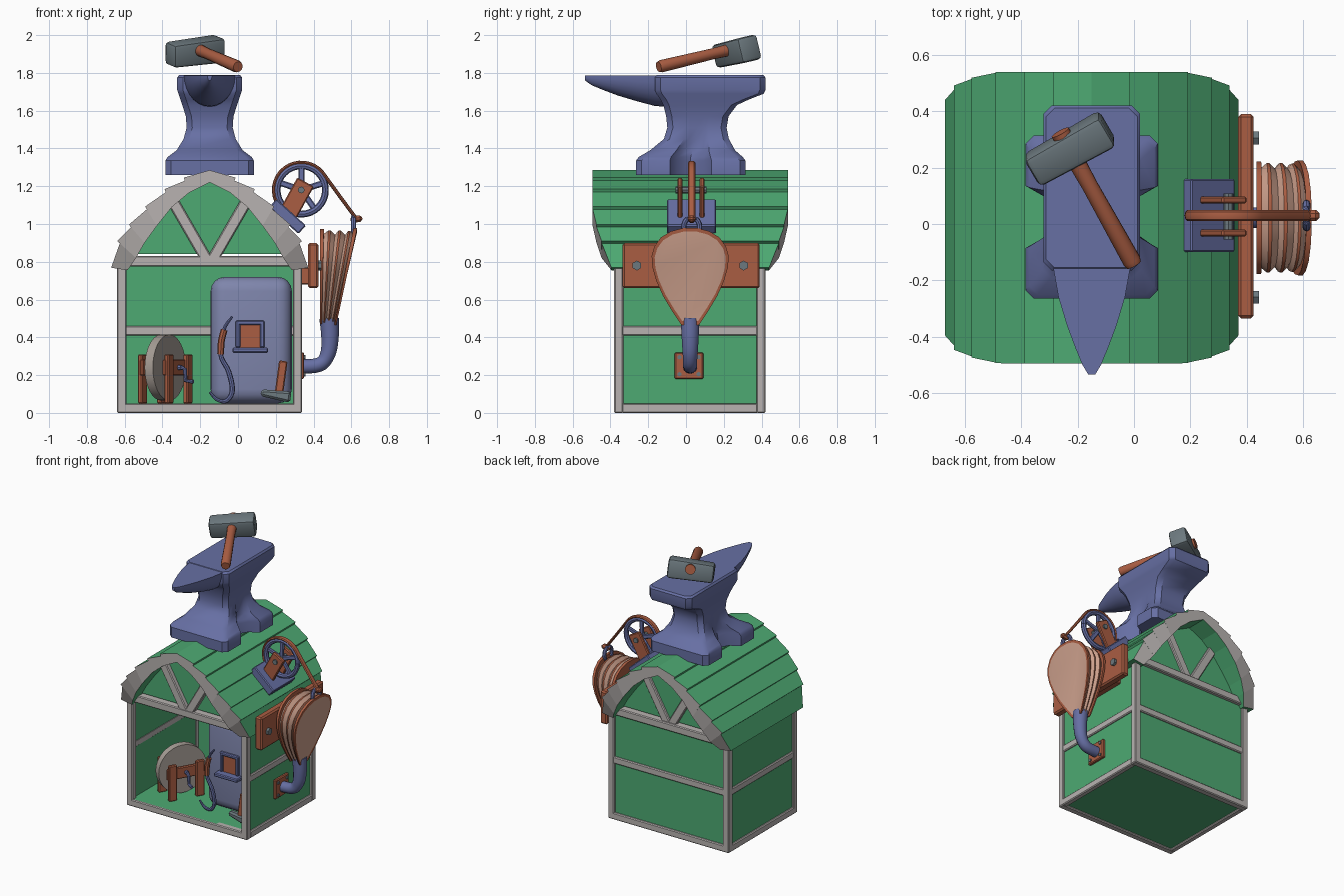
import bpy, bmesh, math
from mathutils import Vector, Matrix

if "Cube" in bpy.data.objects:
    bpy.data.objects.remove(bpy.data.objects["Cube"])

def mat(name, r, g, b):
    m = bpy.data.materials.new(name)
    m.diffuse_color = (r, g, b, 1)
    m.use_nodes = True
    m.node_tree.nodes["Principled BSDF"].inputs["Base Color"].default_value = m.diffuse_color
    return m

GREEN = mat("green planks", .075, .40, .17)
BLUE = mat("blue iron", .135, .16, .37)
PALE = mat("pale blue iron", .21, .235, .41)
BROWN = mat("red brown wood", .40, .11, .055)
GRAY = mat("gray timber", .48, .45, .44)
CREAM = mat("leather", .62, .36, .27)
SLATE = mat("slate steel", .15, .19, .21)
STONE = mat("grindstone", .38, .335, .30)

def finish(name, bm, *mats):
    bmesh.ops.recalc_face_normals(bm, faces=bm.faces[:])
    me = bpy.data.meshes.new(name)
    bm.to_mesh(me)
    bm.free()
    for m in mats:
        me.materials.append(m)
    ob = bpy.data.objects.new(name, me)
    bpy.context.collection.objects.link(ob)
    return ob

def box(name, c, size, m, rot=Matrix.Identity(3), bevel=.006, seg=1, taper=1):
    bm = bmesh.new()
    bmesh.ops.create_cube(bm, size=1)
    for v in bm.verts:
        s = taper if v.co.x < 0 else 1
        v.co = Vector((v.co.x * size[0], v.co.y * size[1] * s, v.co.z * size[2] * s))
    if bevel:
        bmesh.ops.bevel(bm, geom=bm.edges[:], offset=bevel, segments=seg, affect='EDGES', profile=.5)
    bm.transform(Matrix.Translation(c) @ rot.to_4x4())
    return finish(name, bm, m)

def span(name, x, y, z, m, **k):
    """Box from (min, max) ranges."""
    return box(name, [(a + b) / 2 for a, b in (x, y, z)], [b - a for a, b in (x, y, z)], m, **k)

def axes(x, z):
    """Rotation whose z axis is exactly z and x axis close to x."""
    z = Vector(z).normalized()
    y = z.cross(Vector(x)).normalized()
    return Matrix((y.cross(z), y, z)).transposed()

def bar(name, p, q, w, d, m, **k):
    """Beam from p to q, depth d along y."""
    p, q = Vector(p), Vector(q)
    z = q - p
    return box(name, (p + q) / 2, (w, d, z.length), m, rot=axes(Vector((0, 1, 0)).cross(z), z), **k)

def loft(name, rings, *mats, seg=None, cap=(0, 0)):
    bm = bmesh.new()
    vs = [[bm.verts.new(p) for p in r] for r in rings]
    n = len(rings[0])
    for i in range(len(vs) - 1):
        for j in range(n):
            f = bm.faces.new((vs[i][j], vs[i][(j + 1) % n], vs[i + 1][(j + 1) % n], vs[i + 1][j]))
            f.material_index = seg[i] if seg else 0
    for r, c in zip((vs[0], vs[-1]), cap):
        bm.faces.new(r).material_index = c
    return finish(name, bm, *mats)

def tube(name, pts, radii, m, n=10, flat=1):
    """Tube through points; flat scales the thickness across y."""
    pts = [Vector(p) for p in pts]
    rings = []
    for i, p in enumerate(pts):
        t = (pts[min(i + 1, len(pts) - 1)] - pts[max(i - 1, 0)]).normalized()
        ref = Vector((0, 1, 0)) if abs(t.y) < .9 else Vector((1, 0, 0))
        a = ref.cross(t).normalized()
        b = t.cross(a)
        r = radii[i] if isinstance(radii, (list, tuple)) else radii
        rings.append([p + r * (a * math.cos(u) * flat + b * math.sin(u))
                      for u in (2 * math.pi * k / n for k in range(n))])
    return loft(name, rings, m)

def smooth_path(pts, k=5):
    P = [Vector(p) for p in pts]
    out = []
    for i in range(len(P) - 1):
        a, b, c, d = P[max(i - 1, 0)], P[i], P[i + 1], P[min(i + 2, len(P) - 1)]
        out += [.5 * (2 * b + (c - a) * t + (2 * a - 5 * b + 4 * c - d) * t * t + (3 * b - a - 3 * c + d) * t ** 3)
                for t in (s / k for s in range(k))]
    return out + [P[-1]]

CX = -.15
# Walls and floor
span("floor", (-.625, .325), (-.365, .405), (.012, .05), GREEN, bevel=0)
span("back_wall", (-.62, .32), (.385, .405), (.02, .82), GREEN, bevel=0)
for x0, n in ((-.625, "left"), (.305, "right")):
    span(n + "_wall", (x0, x0 + .02), (-.36, .405), (.02, .86), GREEN, bevel=0)
# Timber frame
for i, x in enumerate((-.64, .29)):
    for j, y in enumerate((-.38, .372)):
        span(f"corner_post_{i}{j}", (x, x + .05), (y, y + .048), (0, .8), GRAY)
for j, y in enumerate((-.38, .372)):
    span(f"sill_{j}", (-.64, .34), (y, y + .048), (0, .05), GRAY)
    span(f"tie_beam_{j}", (-.60, .30), (y - .012, y + .06), (.775, .83), GRAY)
span("back_rail", (-.6, .3), (.38, .418), (.41, .46), GRAY)
for i, x in enumerate((-.64, .30)):
    span(f"side_sill_{i}", (x, x + .04), (-.34, .38), (0, .05), GRAY)
    span(f"side_rail_{i}", (x + .003, x + .037), (-.34, .38), (.41, .46), GRAY)

# Roof planks: outer and inner arch points as (offset from ridge, height)
outer = [(0, 1.285), (.13, 1.23), (.23, 1.17), (.33, 1.08), (.415, .985), (.475, .9), (.505, .765)]
inner = [(0, 1.22), (.11, 1.165), (.2, 1.09), (.28, .99), (.345, .9), (.39, .82), (.435, .755)]
def ends(z):
    t = max(0, min(1, (1.09 - z) / .32)) ** 1.4
    return -.495 + .1 * t, .54 - .1 * t
for s in (-1, 1):
    for i in range(6):
        (ax, az), (bx, bz) = outer[i], outer[i + 1]
        nrm = Vector((az - bz, bx - ax)).normalized() * .017
        prof = [(ax, az, az), (bx + nrm.x, bz + nrm.y, bz), (*inner[i + 1], bz), (*inner[i], az)]
        rings = [[(CX + s * x, ends(zy)[e], z) for x, z, zy in prof] for e in (0, 1)]
        loft(f"roof_plank_{'l' if s < 0 else 'r'}{i}", rings, GREEN, GRAY, cap=(1, 1))
# Gables with V braces
for n, y, yb in (("front", -.355, -.37), ("back", .375, .395)):
    pts = [(CX - x, z + .02) for x, z in inner[:6]] + [(CX + x, z + .02) for x, z in inner[5:0:-1]]
    loft(n + "_gable", [[(x, y + d, z) for x, z in pts] for d in (0, .02)], GREEN)
    for s in (-1, 1):
        bar(n + "_brace", (CX + s * .015, yb, .81), (CX + s * .2, yb, 1.13), .06, .04, GRAY)

# Anvil body: lofted sections with side notches in the foot
def section(z, a, b, yc, n):
    c = .03
    q = [(a - c, -b), (a, -b + c), (a, -.38 * b), (a - .65 * n, -.24 * b), (a - n, 0)]
    q += [(x, -y) for x, y in q[-2::-1]]
    q += [(-x, -y) for x, y in q]
    return [(CX + x, yc + y, z) for x, y in q]
loft("anvil_body", [section(*l) for l in (
    (1.26, .235, .29, .025, .11), (1.335, .235, .29, .025, .11), (1.355, .222, .275, .025, .10),
    (1.39, .175, .225, .035, .06), (1.45, .138, .172, .055, .02), (1.51, .122, .157, .058, 0),
    (1.57, .126, .165, .06, 0), (1.63, .145, .195, .075, 0), (1.66, .155, .235, .10, 0),
    (1.69, .165, .285, .127, 0), (1.71, .172, .293, .128, 0), (1.775, .172, .293, .128, 0),
    (1.788, .162, .283, .128, 0))], BLUE)
# Anvil horn: flat-topped half cone
rings = []
for y, w, d in ((-.1, .138, .165), (-.165, .135, .16), (-.26, .118, .135), (-.36, .088, .105),
                (-.44, .058, .075), (-.5, .033, .05), (-.535, .012, .025)):
    rings.append([(CX + w * math.cos(u), y, 1.785 - d * math.sin(u))
                  for u in (math.pi * k / 14 for k in range(15))])
loft("anvil_horn", rings, BLUE)

# Hammer lying on the anvil
tail, tip = Vector((0, -.145, 1.832)), Vector((-.262, .325, 1.945))
tube("hammer_handle", (tail, tail.lerp(tip, .03), tail.lerp(tip, .6), tip), (.028, .033, .029, .035), BROWN, 14)
hx = Vector((.86, .48, .11))
hz = hx.cross((tip - tail).normalized())
box("hammer_head", (-.228, .265, 1.912), (.31, .125, .135), SLATE, rot=axes(hx, hz), bevel=.02, seg=2, taper=.92)

# Bellows wall board and bolts
span("bellows_board", (.37, .425), (-.335, .39), (.66, .9), BROWN, bevel=.01)
span("bellows_bracket", (.31, .38), (-.2, .25), (.68, .77), BROWN)
for y in (-.26, .305):
    tube("board_bolt", ((.42, y, .78), (.443, y, .78)), .026, SLATE, 6)
# Bellows: teardrop layers fanning out, folded leather with wooden ribs
half = [(.47, .045), (.54, .092), (.62, .14), (.7, .176), (.77, .196), (.83, .2), (.88, .185),
        (.925, .152), (.957, .1), (.973, .04)]
tear = [(w, z) for z, w in half] + [(-w, z) for z, w in half[::-1]]
layers = [(0, 1, 0), (.1, 1, 0), (.1, .89, 1), (.22, .97, 0), (.28, .97, 1), (.40, .87, 1), (.5, .97, 0),
          (.56, .97, 1), (.68, .87, 1), (.76, .96, 0), (.81, .96, 1), (.9, .88, 0), (.9, 1.02, 0),
          (1, 1.02, 0), (1, .94, 0)]
rings = [[(.435 + f * (.085 + .22 * (z - .47)), .022 + w * s, .74 + (z - .74) * s) for w, z in tear]
         for f, s, _ in layers]
loft("bellows", rings, BROWN, CREAM, seg=[l[2] for l in layers], cap=(0, 1))
# Air pipe and wall flange
pipe = smooth_path([(.482, .022, .5), (.487, .022, .4), (.475, .022, .31), (.43, .022, .255), (.32, .022, .245)])
tube("air_pipe", pipe, [.052 - .014 * min(1, i / 12) for i in range(len(pipe))], BLUE, 14)
span("pipe_flange", (.325, .35), (-.06, .092), (.18, .32), BROWN)
for y in (-.035, .067):
    for z in (.205, .295):
        tube("flange_bolt", ((.345, y, z), (.357, y, z)), .012, SLATE, 6)

# Pulley on the roof
WY, WX, WZ = .03, .335, 1.18
box("pulley_base", (.262, WY, 1.04), (.21, .26, .06), BLUE, rot=Matrix.Rotation(math.radians(42), 3, 'Y'))
for y in (-.032, .085):
    bar("pulley_post", (.255, y, 1.035), (.358, y, 1.222), .1, .025, BROWN)
tube("pulley_axle", ((WX, -.055, WZ), (WX, .108, WZ)), .018, SLATE, 8)
rim = []
for k in range(33):
    u = 2 * math.pi * k / 32
    rim.append((WX + .128 * math.cos(u), WY, WZ + .128 * math.sin(u)))
tube("pulley_rim", rim, .018, BLUE, 8)
for k in range(5):
    u = 2 * math.pi * k / 5 + .3
    bar("pulley_spoke", (WX, WY, WZ), (WX + .12 * math.cos(u), WY, WZ + .12 * math.sin(u)), .032, .018, BLUE)
strap = [(WX + .146 * math.cos(u), WY, WZ + .146 * math.sin(u))
         for u in (math.radians(205 - 11 * k) for k in range(16))]
tube("pulley_strap", strap + [(.54, WY, 1.145), (.625, WY, 1.03)], .019, BROWN, 8, flat=.5)
bar("strap_end", (.595, WY, 1.022), (.658, WY, 1.03), .035, .04, BROWN, bevel=.012)
loop = [(.612, WY + .042 * math.cos(u), .985 + .05 * math.sin(u))
        for u in (math.pi * (k - 2) / 10 for k in range(15))]
tube("bellows_loop", loop, .014, BLUE, 8)

# Furnace with fire mouth and ledge
FY = -.18
span("furnace", (-.145, .285), (FY, .36), (.05, .72), PALE, bevel=.075, seg=4)
for n, x, z in (("left", (-.012, .012), (.345, .485)), ("right", (.116, .14), (.345, .485)),
                ("top", (-.012, .14), (.465, .489))):
    span("mouth_frame_" + n, x, (FY - .02, FY + .01), z, BLUE)
span("fire_mouth", (.01, .12), (FY - .006, FY + .002), (.345, .468), BROWN, bevel=0)
span("furnace_ledge", (-.03, .16), (FY - .06, FY + .01), (.318, .345), BLUE)

# Tongs leaning on the furnace
TY = FY - .05
tongs = smooth_path([(-.03, TY, .51), (-.075, TY, .44), (-.092, TY, .31), (-.05, TY, .22), (-.03, TY, .12),
                     (-.06, TY, .065), (-.11, TY, .07), (-.15, TY, .11)])
tube("tongs", tongs, [.006 + .008 * math.sin(math.pi * i / (len(tongs) - 1)) for i in range(len(tongs))], BLUE, 8)
tube("tongs_grip", smooth_path([(-.073, TY, .44), (-.088, TY, .38), (-.092, TY, .31)]), .018, BROWN, 8)

# Small hammer on the floor
HY = -.27
bar("small_hammer_handle", (.215, HY, .09), (.24, HY, .275), .045, .04, BROWN)
box("small_hammer_head", (.2, HY, .095), (.16, .07, .06), SLATE, rot=Matrix.Rotation(.15, 3, 'Y'), bevel=.012, taper=.6)

# Grindstone on a wooden stand, turned sixty degrees
GC = Vector((-.385, -.11, .24))
R = Matrix.Rotation(math.radians(60), 3, 'Z')
at = lambda d, n, z: GC + R @ Vector((d, -n, z))
tube("grindstone", (at(0, -.025, 0), at(0, .025, 0)), .175, STONE, 32)
tube("grindstone_axle", (at(0, -.1, 0), at(0, .1, 0)), .014, BLUE, 8)
for n in (-.07, .07):
    box("stand_rail", at(0, n, 0), (.27, .022, .085), BROWN, rot=R)
    for d in (-.1, .1):
        box("stand_leg", at(d, n * 1.15, -.06), (.06, .028, .26), BROWN, rot=R)
tube("crank", (at(0, .1, 0), at(.0, .12, -.01), at(.0, .125, -.07), at(0, .17, -.075)), .011, BLUE, 8)

# Smooth round parts, keep sharp edges
bpy.ops.object.select_all(action='SELECT')
bpy.context.view_layer.objects.active = bpy.context.selectable_objects[0] if hasattr(bpy.context, "selectable_objects") else bpy.data.objects[0]
bpy.ops.object.shade_smooth_by_angle(angle=math.radians(35))
